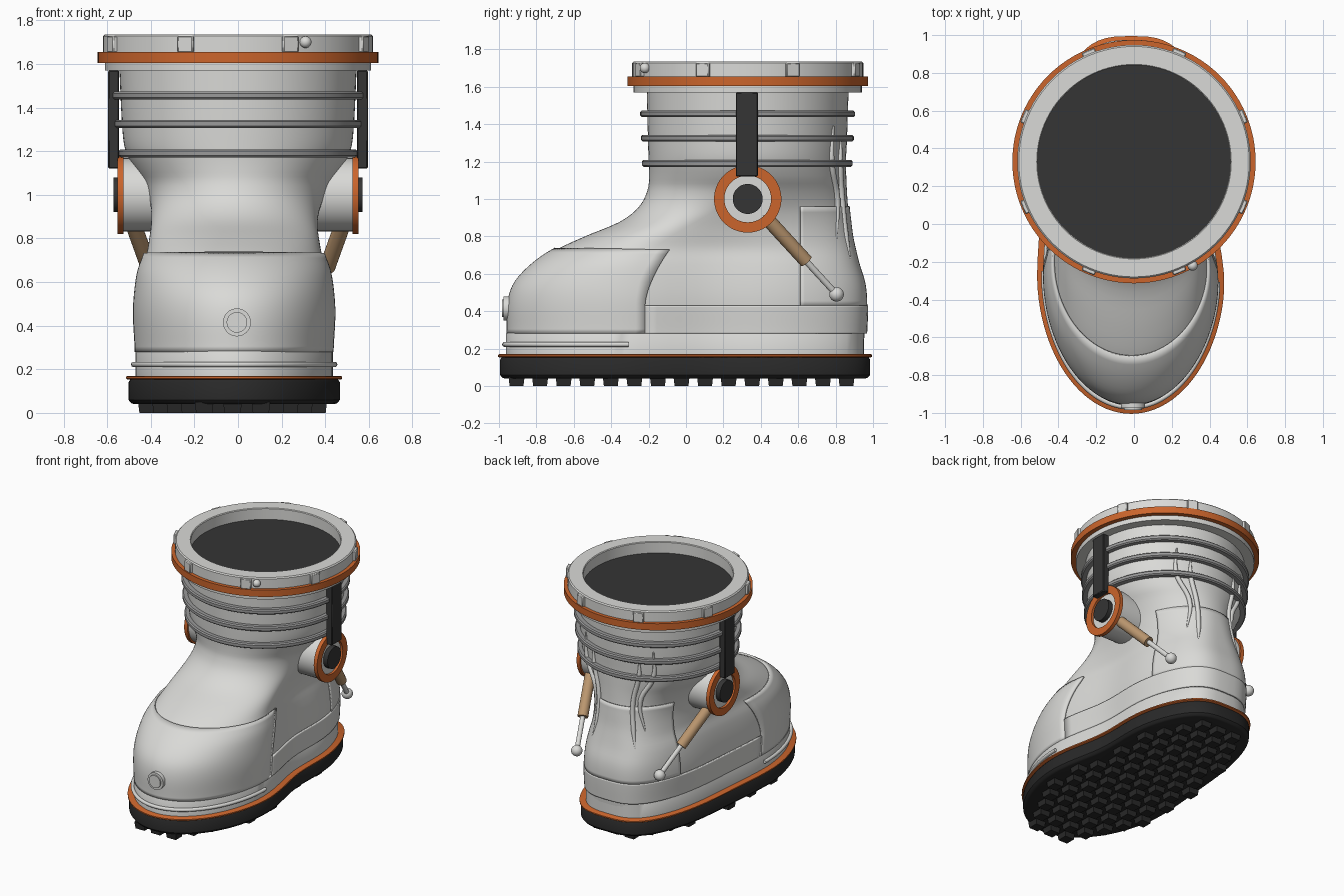
import bpy, bmesh, math
from mathutils import Vector

cube = bpy.data.objects.get("Cube")
if cube:
    bpy.data.objects.remove(cube)


def material(name, *rgb):
    m = bpy.data.materials.new(name)
    m.use_nodes = True
    m.diffuse_color = (*rgb, 1)
    m.node_tree.nodes["Principled BSDF"].inputs["Base Color"].default_value = (*rgb, 1)
    return m


SHELL = material("light grey shell", .70, .70, .68)
METAL = material("mid grey metal", .32, .32, .32)
ORANGE = material("orange trim", .60, .13, .025)
RUBBER = material("black rubber", .022, .022, .022)
DARK = material("dark grey", .035, .035, .035)
TAN = material("tan piston", .50, .31, .16)

SHAFT_Y = .33
N = 96


def finish(obj, mat, angle=35):
    obj.data.materials.append(mat)
    bpy.ops.object.select_all(action="DESELECT")
    obj.select_set(True)
    bpy.context.view_layer.objects.active = obj
    bpy.ops.object.shade_smooth_by_angle(angle=math.radians(angle))
    return obj


def from_bmesh(name, bm, mat):
    mesh = bpy.data.meshes.new(name)
    bm.to_mesh(mesh)
    bm.free()
    obj = bpy.data.objects.new(name, mesh)
    bpy.context.collection.objects.link(obj)
    return finish(obj, mat)


def loft(name, rings, mat, closed=True, caps=False, loop=False, thickness=0):
    """Skin a list of equal point rows; closed joins the ends of each row."""
    bm = bmesh.new()
    rows = [[bm.verts.new(p) for p in ring] for ring in rings]
    n = len(rows[0])
    for low, high in list(zip(rows, rows[1:])) + ([(rows[-1], rows[0])] if loop else []):
        for i in range(n if closed else n - 1):
            j = (i + 1) % n
            bm.faces.new((low[i], low[j], high[j], high[i]))
    if caps:
        bm.faces.new(rows[0][::-1])
        bm.faces.new(rows[-1])
    obj = from_bmesh(name, bm, mat)
    if thickness:
        mod = obj.modifiers.new("thickness", "SOLIDIFY")
        mod.thickness, mod.offset = thickness, 1
    return obj


# Cross-sections: egg-shaped foot (foot=1) blending to round shaft (foot=0)
def section_point(a, z, front, back, half, foot, grow=0):
    mid = SHAFT_Y - .58 * foot
    c, s = math.cos(a), math.sin(a)
    y = mid + s * (back + grow - mid if s > 0 else mid - front + grow)
    power = 1 - .35 * foot if s > 0 else 1
    waist = foot * (.06 if c > 0 else .015) * math.exp(-((y - .15) / .3) ** 2)
    x = math.copysign(abs(c) ** power, c) * (half + grow - waist) - .015 * foot
    return Vector((x, y, z))


def section(z, shape, grow=0, start=0, end=math.tau, n=N):
    return [section_point(start + (end - start) * i / n, z, *shape, grow) for i in range(n)]


def angle_at(y, shape):
    front, back, _, foot = shape
    mid = SHAFT_Y - .58 * foot
    s = (y - mid) / (back - mid if y > mid else mid - front)
    return math.asin(max(-1, min(1, s)))


# Height, front y, back y, half width
PROFILE = [(.15, -.95, .945, .445), (.29, -.945, .955, .447), (.45, -.94, .96, .455),
           (.55, -.905, .95, .45), (.65, -.81, .92, .435), (.73, -.69, .90, .41),
           (.80, -.54, .885, .402), (.88, -.35, .875, .397), (.96, -.25, .866, .402),
           (1.05, -.205, .86, .43), (1.12, -.198, .857, .475), (1.2, -.2, .855, .515),
           (1.3, -.203, .86, .53), (1.6, -.21, .87, .545)]


def shape_at(z):
    k = max(i for i in range(len(PROFILE) - 1) if PROFILE[i][0] <= z or i == 0)
    p, q = PROFILE[k], PROFILE[k + 1]
    before, after = PROFILE[max(k - 1, 0)], PROFILE[min(k + 2, len(PROFILE) - 1)]
    h = q[0] - p[0]
    t = (z - p[0]) / h
    out = []
    for c in (1, 2, 3):
        m0 = (q[c] - before[c]) / (q[0] - before[0]) * h
        m1 = (after[c] - p[c]) / (after[0] - p[0]) * h
        d = q[c] - p[c]
        out.append(p[c] + t * (m0 + t * (3 * d - 2 * m0 - m1 + t * (m0 + m1 - 2 * d))))
    f = max(0, min(1, (1.12 - z) / .5))
    return (*out, f * f * (3 - 2 * f))


def steps(a, b, n):
    return [a + (b - a) * i / n for i in range(n + 1)]


# Boot body
loft("boot_body", [section(z, shape_at(z)) for z in steps(.15, 1.6, 70)], SHELL)


# Raised panels that follow the body
def panel(name, z0, z1, edge, toe, thickness):
    rows = []
    for z in steps(z0, z1, 18):
        shape = shape_at(z)
        a = angle_at(edge(z), shape)
        span = (math.pi - a, math.tau + a) if toe else (a, math.pi - a)
        rows.append([section_point(t, z, *shape) for t in steps(*span, 60)])
    loft(name, rows, SHELL, closed=False, thickness=thickness)


panel("toe_cap", .28, .727, lambda z: -.22 + .13 * (max(0, z - .43) / .295) ** 1.6, True, .014)
panel("lower_panel", .28, .43, lambda z: -.22, False, .014)
panel("heel_counter", .425, .96, lambda z: .61, False, .009)

# Sole, welt and rand share the foot outline
SOLE = (-.995, .985, .49, 1)


def slab(name, levels, mat):
    return loft(name, [section(z, SOLE, g) for z, g in levels], mat, caps=True)


slab("rand", [(.15, -.033), (.28, -.033), (.29, -.04)], SHELL)
slab("welt", [(.153, .004), (.157, .01), (.166, .01), (.17, .004)], ORANGE)
slab("sole", [(.04, -.025), (.045, -.012), (.06, 0), (.14, 0), (.155, -.01)], RUBBER)

# Staggered tread lugs
bm = bmesh.new()
for row in range(15):
    y = -.906 + .126 * row
    a = angle_at(y, SOLE)
    right = section_point(a, 0, *SOLE).x
    left = section_point(math.pi - a, 0, *SOLE).x
    for col in range(-4, 5):
        x = .13 * col + .065 * (row % 2) - .025
        if left + .06 < x < right - .06:
            lug = bmesh.ops.create_cube(bm, size=1)["verts"]
            for v in lug:
                taper = .074 if v.co.z < 0 else .086
                v.co = (x + v.co.x * taper, y + v.co.y * taper, .025 + v.co.z * .05)
from_bmesh("tread_lugs", bm, RUBBER)


# Tubes along paths
def tube(name, points, radius, mat, taper=False):
    data = bpy.data.curves.new(name, "CURVE")
    data.dimensions = "3D"
    data.bevel_depth, data.bevel_resolution = radius, 3
    data.use_fill_caps = True
    data.resolution_u = 6
    spline = data.splines.new("BEZIER")
    spline.bezier_points.add(len(points) - 1)
    for i, (bp, p) in enumerate(zip(spline.bezier_points, points)):
        bp.co = p
        bp.handle_left_type = bp.handle_right_type = "AUTO"
        bp.radius = .3 if taper and i in (0, len(points) - 1) else 1
    obj = bpy.data.objects.new(name, data)
    bpy.context.collection.objects.link(obj)
    bpy.ops.object.select_all(action="DESELECT")
    obj.select_set(True)
    bpy.context.view_layer.objects.active = obj
    bpy.ops.object.convert(target="MESH")
    return finish(bpy.context.object, mat, 50)


a = angle_at(-.25, SOLE)
tube("toe_bead", section(.222, SOLE, -.025, math.pi - a, math.tau + a, 40), .013, SHELL)

# Back creases, a pair on each side
CREASES = [[(1.39, .785), (1.2, .775), (1, .805), (.78, .80)],
           [(1.31, .825), (1.2, .82), (1, .83), (.8, .85), (.67, .875)]]
for side in ("left", "right"):
    for i, crease in enumerate(CREASES):
        path = []
        for z, y in crease:
            shape = shape_at(z)
            a = angle_at(y, shape)
            path.append(section_point(a if side == "left" else math.pi - a, z, *shape, .004))
        tube(f"{side}_crease_{i + 1}", path, .017, SHELL, taper=True)

# Bands around the shaft
for i, (z, grow) in enumerate([(1.19, .036), (1.325, .036), (1.455, .038)]):
    rings = [section(z + dz, shape_at(z), g) for dz, g in
             ((-.018, -.02), (-.018, grow - .008), (-.01, grow), (.01, grow),
              (.018, grow - .008), (.018, -.02))]
    loft(f"shaft_band_{i + 1}", rings, METAL)


# Collar
def lathe(name, profile, mat):
    rings = [[(r * math.cos(t), SHAFT_Y + r * math.sin(t), z)
              for t in steps(0, math.tau, N)[:-1]] for r, z in profile]
    return loft(name, rings, mat, loop=True)


lathe("collar", [(.51, 1.57), (.61, 1.57), (.61, 1.63), (.618, 1.63), (.618, 1.727),
                 (.61, 1.735), (.515, 1.735), (.51, 1.73)], SHELL)
lathe("collar_band", [(.6, 1.605), (.644, 1.605), (.644, 1.655), (.6, 1.655)], ORANGE)


def cylinder(name, start, end, radius, mat, sides=48):
    start, end = Vector(start), Vector(end)
    axis = end - start
    bpy.ops.mesh.primitive_cylinder_add(vertices=sides, radius=radius, depth=axis.length,
                                        location=(start + end) / 2,
                                        rotation=axis.to_track_quat("Z", "Y").to_euler())
    bpy.context.object.name = name
    return finish(bpy.context.object, mat)


def ball(name, location, radius, mat):
    bpy.ops.mesh.primitive_uv_sphere_add(segments=24, ring_count=14, radius=radius, location=location)
    bpy.context.object.name = name
    finish(bpy.context.object, mat, 60)


def box(name, location, size, mat, turn=0):
    bpy.ops.mesh.primitive_cube_add(size=1, location=location, rotation=(0, 0, turn))
    obj = bpy.context.object
    obj.name, obj.scale = name, size
    bpy.ops.object.transform_apply(location=False, rotation=False)
    mod = obj.modifiers.new("bevel", "BEVEL")
    mod.width = .005
    finish(obj, mat)


cylinder("collar_opening", (0, SHAFT_Y, 1.63), (0, SHAFT_Y, 1.65), .513, DARK, N)
for i in range(8):
    t = math.radians(22.5 + 45 * i)
    box(f"collar_tab_{i + 1}", (.612 * math.cos(t), SHAFT_Y + .612 * math.sin(t), 1.69),
        (.05, .075, .075), SHELL, t)
ball("collar_knob", (.31, -.22, 1.70), .027, SHELL)

# Toe emblem
cylinder("toe_disc", (-.005, -.90, .415), (-.005, -.975, .415), .064, SHELL)
cylinder("toe_button", (-.005, -.92, .415), (-.005, -.984, .415), .047, SHELL)

# Ankle joints, straps and pistons on both sides
for side, s in (("left", 1), ("right", -1)):
    def at(x, y=SHAFT_Y, z=1.0):
        return Vector((s * x, y, z))
    cylinder(f"{side}_joint_drum", at(.33), at(.535), .168, SHELL)
    rim = []
    for r, x in ((.125, .525), (.18, .525), (.18, .553), (.125, .553)):
        rim.append([at(x, SHAFT_Y + s * r * math.cos(t), 1 + r * math.sin(t))
                    for t in steps(0, math.tau, 64)[:-1]])
    loft(f"{side}_joint_ring", rim, ORANGE, loop=True)
    cylinder(f"{side}_joint_hub", at(.5), at(.57), .08, DARK)
    box(f"{side}_strap", at(.57, .325, 1.345), (.05, .118, .45), DARK)
    top, foot = at(.50, .41, .92), at(.345, .805, .49)
    cylinder(f"{side}_piston_sleeve", top, top.lerp(foot, .59), .037, TAN, 24)
    cylinder(f"{side}_piston_rod", top, foot, .017, SHELL, 20)
    ball(f"{side}_piston_ball", foot, .039, SHELL)
